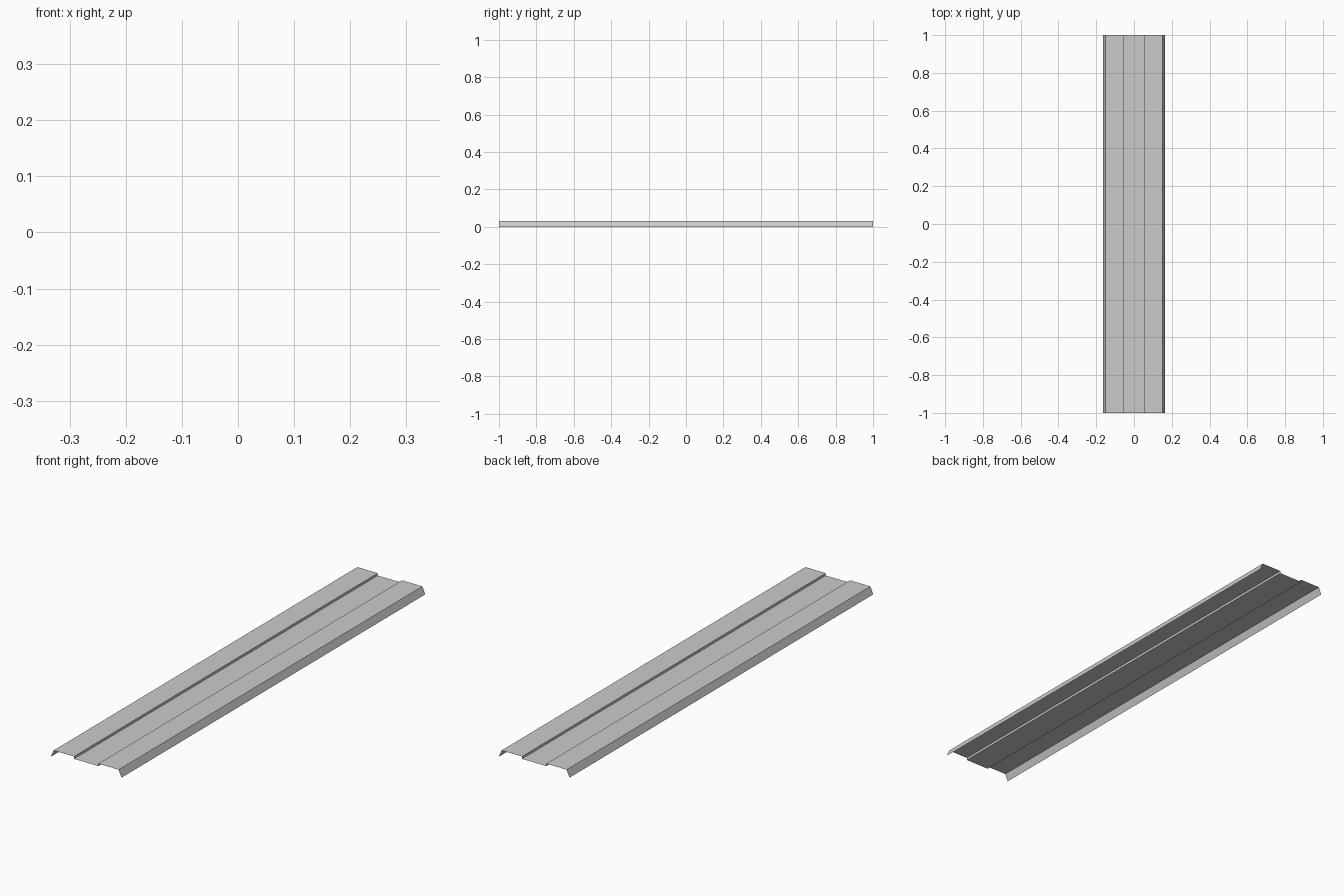
import bpy, bmesh

if "Cube" in bpy.data.objects:
    bpy.data.objects.remove(bpy.data.objects["Cube"])

# Half cross-section (x, z): recessed centre, step, raised side, sloped flange
half = [(0.056, 0.02), (0.056, 0.03), (0.15, 0.03), (0.163, 0.0)]
profile = [(-x, z) for x, z in reversed(half)] + half

# Sheet-metal plank: the profile swept along y, no thickness
bm = bmesh.new()
front = [bm.verts.new((x, -1, z)) for x, z in profile]
back = [bm.verts.new((x, 1, z)) for x, z in profile]
for i in range(len(profile) - 1):
    bm.faces.new((front[i], front[i + 1], back[i + 1], back[i]))

mesh = bpy.data.meshes.new("folded_sheet_plank")
bm.to_mesh(mesh)
bm.free()
obj = bpy.data.objects.new("folded_sheet_plank", mesh)
bpy.context.collection.objects.link(obj)
